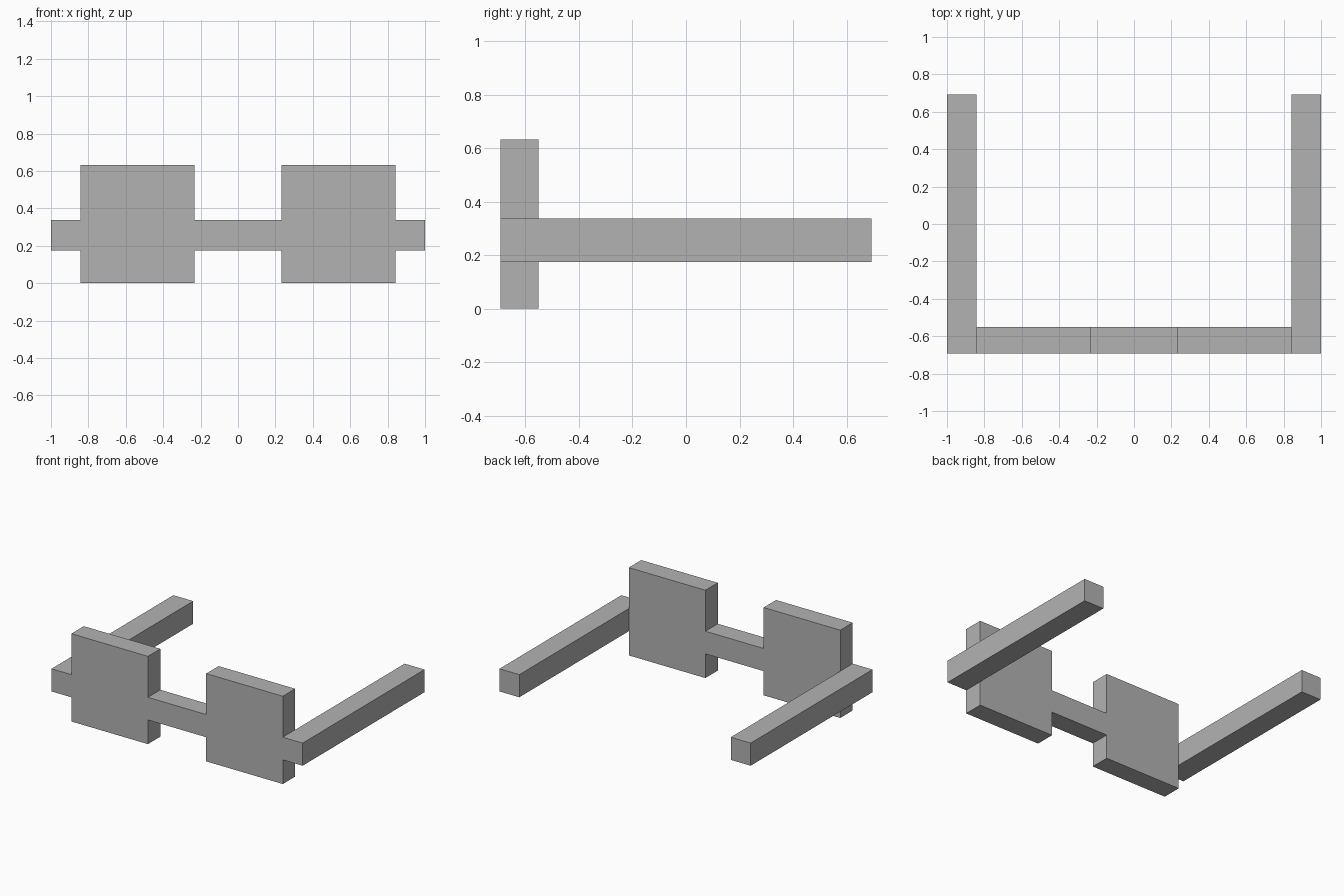
import bpy
import bmesh
from mathutils import Vector

cube = bpy.data.objects.get("Cube")
if cube:
    bpy.data.objects.remove(cube, do_unlink=True)

# Single plain grey for the whole frame
grey = bpy.data.materials.new("plain grey")
grey.use_nodes = True
colour = (0.45, 0.45, 0.45, 1)
grey.diffuse_color = colour
grey.node_tree.nodes["Principled BSDF"].inputs["Base Color"].default_value = colour

# Shared edges of the parts
OUTER, LENS_OUT, LENS_IN = 1.0, 0.842, 0.232
FRONT, LENS_BACK, ARM_BACK = -0.693, -0.552, 0.693
BAR_LOW, BAR_TOP, LENS_TOP = 0.174, 0.337, 0.632


def box(name, low, high):
    """Flat-sided block between two opposite corners."""
    low, high = Vector(low), Vector(high)
    bm = bmesh.new()
    bmesh.ops.create_cube(bm, size=1)
    bmesh.ops.scale(bm, vec=high - low, verts=bm.verts)
    mesh = bpy.data.meshes.new(name)
    bm.to_mesh(mesh)
    bm.free()
    mesh.materials.append(grey)
    obj = bpy.data.objects.new(name, mesh)
    obj.location = (low + high) / 2
    bpy.context.collection.objects.link(obj)
    return obj


# Bridge between the two lenses
box("bridge", (-LENS_IN, FRONT, BAR_LOW), (LENS_IN, LENS_BACK, BAR_TOP))

# Square lens and straight arm on each side
for side, s in (("left", 1), ("right", -1)):
    xs = sorted((s * LENS_IN, s * LENS_OUT))
    box(side + "_lens", (xs[0], FRONT, 0), (xs[1], LENS_BACK, LENS_TOP))
    xs = sorted((s * LENS_OUT, s * OUTER))
    box(side + "_arm", (xs[0], FRONT, BAR_LOW), (xs[1], ARM_BACK, BAR_TOP))
